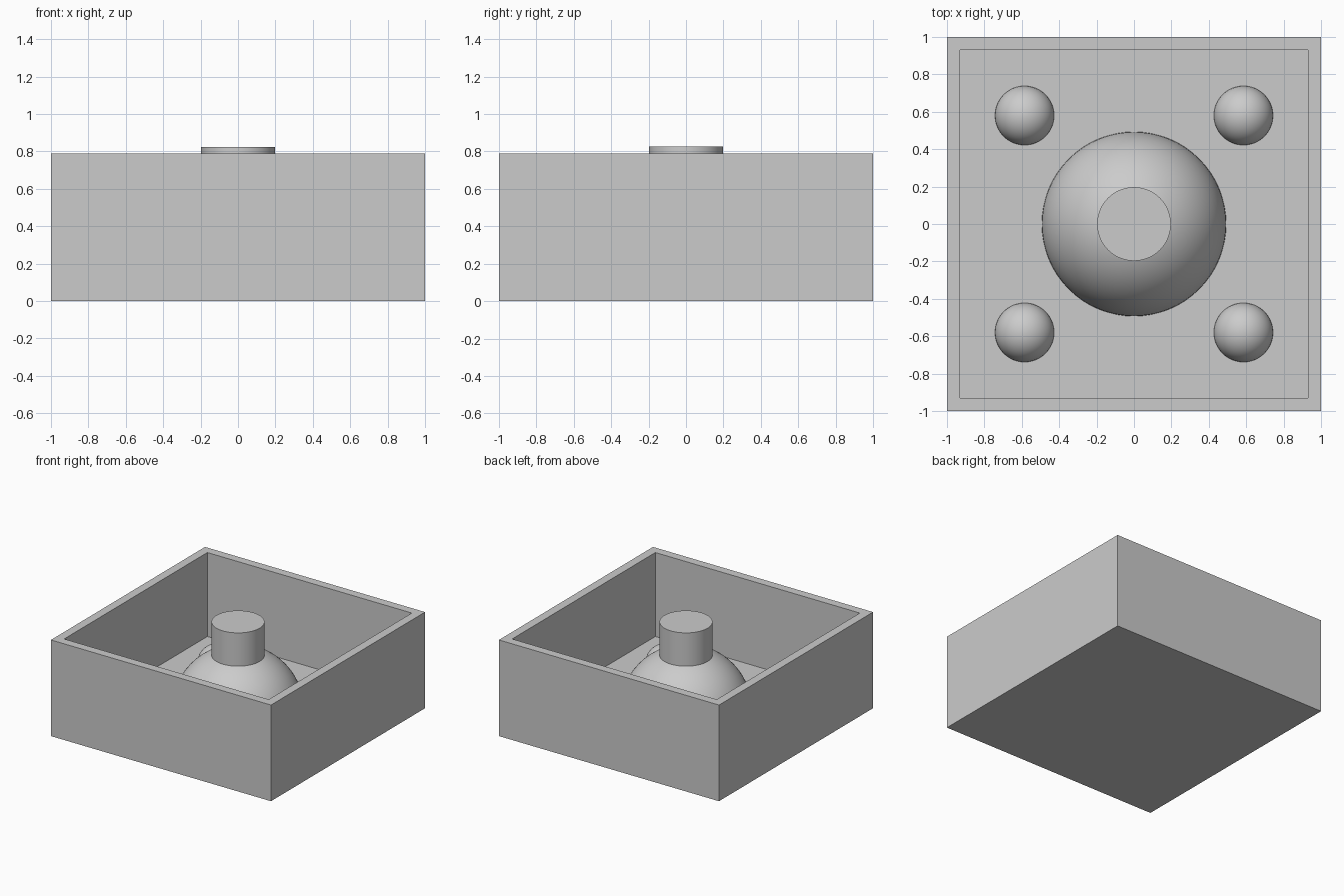
import bpy
import bmesh
import math
from mathutils import Matrix

cube = bpy.data.objects.get("Cube")
if cube:
    bpy.data.objects.remove(cube, do_unlink=True)

HEIGHT = 0.79
WALL = 0.1
FLOOR = 0.1

grey = bpy.data.materials.new("light grey")
grey.use_nodes = True
colour = (0.6, 0.6, 0.6, 1)
grey.diffuse_color = colour
grey.node_tree.nodes["Principled BSDF"].inputs["Base Color"].default_value = colour


def finish(bm, name, location=(0, 0, 0), smooth=True):
    mesh = bpy.data.meshes.new(name)
    bm.to_mesh(mesh)
    bm.free()
    mesh.materials.append(grey)
    obj = bpy.data.objects.new(name, mesh)
    obj.location = location
    bpy.context.collection.objects.link(obj)
    if smooth:
        bpy.ops.object.select_all(action="DESELECT")
        obj.select_set(True)
        bpy.context.view_layer.objects.active = obj
        bpy.ops.object.shade_smooth_by_angle(angle=math.radians(30))
    return obj


def dome(name, radius, x, y):
    """Half sphere resting on the tray floor."""
    bm = bmesh.new()
    bmesh.ops.create_uvsphere(bm, u_segments=64, v_segments=32, radius=radius)
    bmesh.ops.bisect_plane(bm, geom=bm.verts[:] + bm.edges[:] + bm.faces[:],
                           plane_co=(0, 0, 0), plane_no=(0, 0, 1),
                           clear_inner=True)
    finish(bm, name, (x, y, FLOOR))


# Open square tray: inset the top face and sink it to the floor
bm = bmesh.new()
bmesh.ops.create_cube(bm, size=1, matrix=Matrix.Diagonal((2, 2, HEIGHT, 1)))
bmesh.ops.translate(bm, vec=(0, 0, HEIGHT / 2), verts=bm.verts)
bm.normal_update()
top = max(bm.faces, key=lambda f: f.calc_center_median().z)
bmesh.ops.inset_region(bm, faces=[top], thickness=WALL)
sunk = bmesh.ops.extrude_discrete_faces(bm, faces=[top])["faces"][0]
bmesh.ops.translate(bm, vec=(0, 0, FLOOR - HEIGHT), verts=sunk.verts)
bmesh.ops.recalc_face_normals(bm, faces=bm.faces)
finish(bm, "tray", smooth=False)

# Central dome and the post standing on it
dome("centre_dome", 0.493, 0, 0)
POST_TOP, POST_BASE = 0.825, 0.53
bm = bmesh.new()
bmesh.ops.create_cone(bm, cap_ends=True, segments=64, radius1=0.197,
                      radius2=0.197, depth=POST_TOP - POST_BASE)
finish(bm, "centre_post", (0, 0, (POST_TOP + POST_BASE) / 2))

# Small domes near the corners
for side, x in (("left", 0.585), ("right", -0.585)):
    for end, y in (("front", -0.58), ("back", 0.58)):
        dome(f"{end}_{side}_dome", 0.158, x, y)
